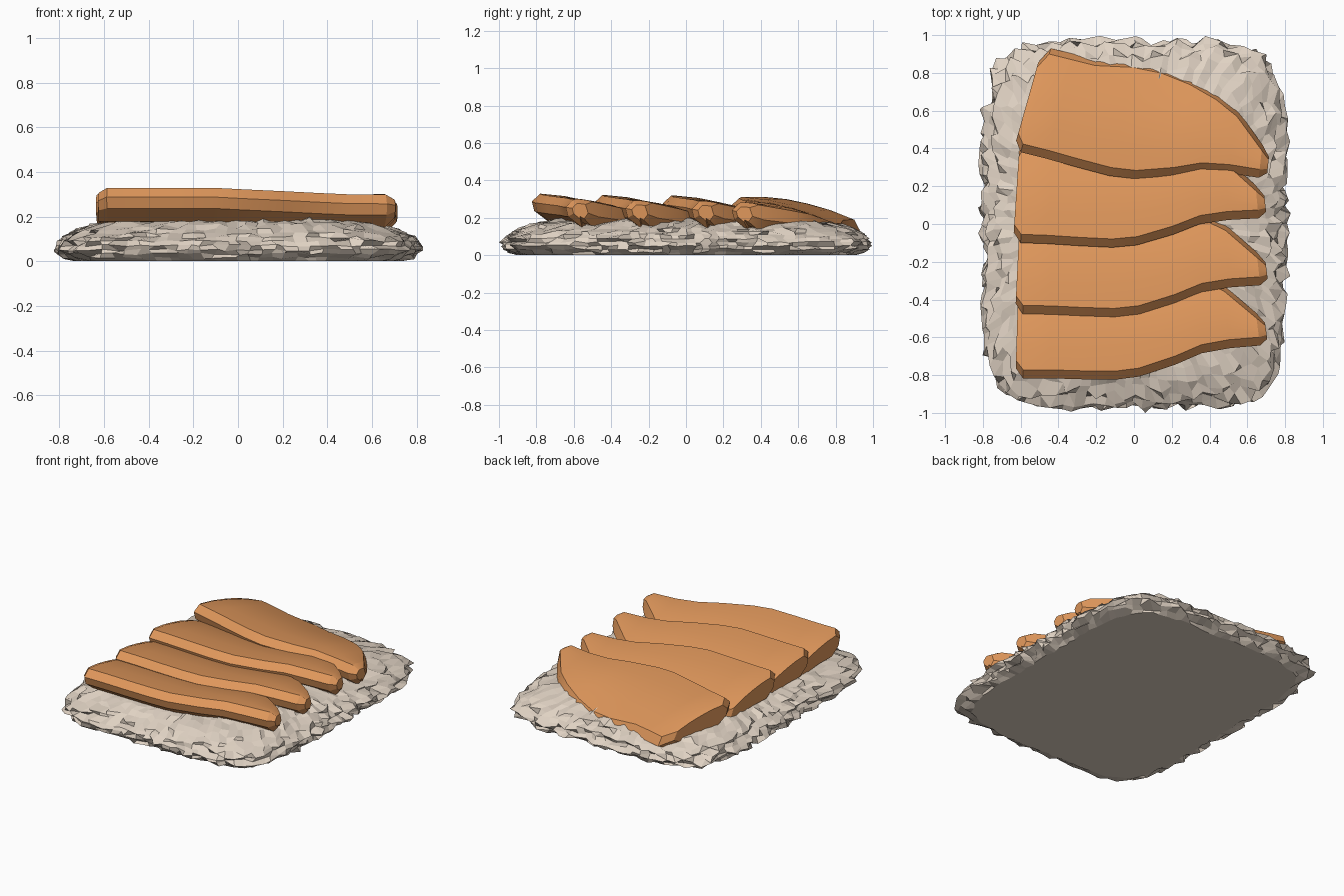
import bpy, bmesh, math, random
from mathutils import Matrix, Vector

random.seed(4)
old = bpy.data.objects.get("Cube")
if old:
    bpy.data.objects.remove(old, do_unlink=True)


def make_material(name, color):
    mat = bpy.data.materials.new(name)
    mat.use_nodes = True
    mat.diffuse_color = color
    mat.node_tree.nodes["Principled BSDF"].inputs["Base Color"].default_value = color
    return mat


def make_object(name, bm, mat):
    bmesh.ops.recalc_face_normals(bm, faces=bm.faces)
    mesh = bpy.data.meshes.new(name)
    bm.to_mesh(mesh)
    bm.free()
    mesh.materials.append(mat)
    obj = bpy.data.objects.new(name, mesh)
    bpy.context.collection.objects.link(obj)
    return obj


def loft(bm, rings):
    """Skin a list of closed rings of vertices."""
    for a, b in zip(rings, rings[1:]):
        n = len(a)
        for i in range(n):
            j = (i + 1) % n
            bm.faces.new((a[i], a[j], b[j], b[i]))


orange = make_material("warm orange", (0.74, 0.31, 0.105, 1))
cream = make_material("rice cream", (0.75, 0.65, 0.55, 1))


# Rough rice bed: jittered rounded-rectangle rings, flat underneath
def bed_point(angle, inset):
    a, b, n = 0.795 - inset, 0.967 - inset, 5.5
    c, s = math.cos(angle), math.sin(angle)
    r = (abs(c / a) ** n + abs(s / b) ** n) ** (-1 / n)
    return r * c, r * s


BED = [(0.07, 0), (0.035, 0.015), (0.015, 0.033), (0, 0.05), (0, 0.07),
       (0.015, 0.09), (0.035, 0.108), (0.065, 0.125), (0.1, 0.142),
       (0.145, 0.158), (0.2, 0.172), (0.27, 0.185), (0.35, 0.195),
       (0.46, 0.2), (0.6, 0.2)]
SEGMENTS = 116
bm = bmesh.new()
rings = []
for k, (inset, z) in enumerate(BED):
    spread = 0.012 if k == 0 else 0.034 if inset < 0.12 else 0.02
    lift = 0 if k == 0 else 0.006 if inset < 0.12 else 0.012
    ring = []
    for i in range(SEGMENTS):
        angle = math.tau * (i + random.uniform(-0.3, 0.3)) / SEGMENTS
        x, y = bed_point(angle, inset + random.uniform(-spread, spread))
        ring.append(bm.verts.new((x, y, z + random.uniform(-lift, lift))))
    rings.append(ring)
loft(bm, rings)
bm.faces.new(rings[0])
bm.faces.new(rings[-1])
make_object("rice_bed", bm, cream)

# Slice outline: matching front and back points from the left end to the tip
FRONT = [(-0.67, 0.11), (-0.64, 0.07), (-0.5, 0.035), (-0.34, -0.01),
         (-0.17, -0.055), (-0.04, -0.07), (0.16, -0.055), (0.31, -0.03),
         (0.46, -0.04), (0.62, -0.065), (0.665, -0.045)]
BACK = [(-0.54, 0.57), (-0.48, 0.62), (-0.36, 0.59), (-0.24, 0.56),
        (-0.04, 0.55), (0.11, 0.52), (0.26, 0.46), (0.4, 0.38),
        (0.51, 0.29), (0.64, 0.11), (0.675, 0.05)]


def section(front, back, tip):
    """Cross-section from front rim, over the top, round the back and below."""
    p, q = Vector(front), Vector(back)
    depth = (q - p).length
    edge = min(0.045, depth * 0.25)
    drop = 0.03 * min(1, max(0, (p.x + q.x) / 2 + 0.1) / 0.6)
    thin = 1 - 0.5 * min(1, depth / 0.55)

    def at(dist, below):
        xy = p.lerp(q, dist / depth)
        z = 0.33 - drop - 0.07 * dist - 0.3 * dist * dist - below
        return Vector((xy.x, xy.y, z))

    pts = [at(edge * 0.3, 0.095), at(0, 0.045), at(edge, 0)]
    pts += [at(edge + (depth - 2 * edge) * f, -0.004) for f in (0.25, 0.5, 0.75)]
    pts += [at(depth - edge * 0.7, 0), at(depth, 0.09 * thin),
            at(depth - edge, 0.14 * thin + 0.01),
            at(depth * 0.5, 0.12), at(edge * 2, 0.145)]
    if tip:
        mid = sum(pts, Vector()) / len(pts)
        pts = [Vector((v.x, v.y, 0)).lerp(Vector((mid.x, mid.y, 0)), 0.1)
               + Vector((0, 0, v.z + (mid.z - v.z) * 0.15 - 0.01 if depth > 0.3
                         else mid.z + (v.z - mid.z) * 0.55)) for v in pts]
    return pts


def make_slice(name, x, y, lift, degrees):
    bm = bmesh.new()
    last = len(FRONT) - 1
    rings = [[bm.verts.new(v) for v in section(f, b, i in (0, last))]
             for i, (f, b) in enumerate(zip(FRONT, BACK))]
    loft(bm, rings)
    bm.faces.new(rings[0])
    bm.faces.new(rings[-1])
    place = Matrix.Translation((x, y, lift)) @ Matrix.Rotation(math.radians(degrees), 4, "Z")
    bmesh.ops.transform(bm, matrix=place, verts=bm.verts)
    obj = make_object(name, bm, orange)
    bpy.ops.object.select_all(action="DESELECT")
    obj.select_set(True)
    bpy.context.view_layer.objects.active = obj
    bpy.ops.object.shade_smooth_by_angle(angle=math.radians(25))


# Four overlapping slices fanned from front to back
make_slice("front_slice", 0.05, -0.73, 0.002, 14)
make_slice("second_slice", 0.05, -0.4, -0.005, 13)
make_slice("third_slice", 0.04, -0.035, -0.008, 12)
make_slice("back_slice", 0.04, 0.31, -0.015, 0)
